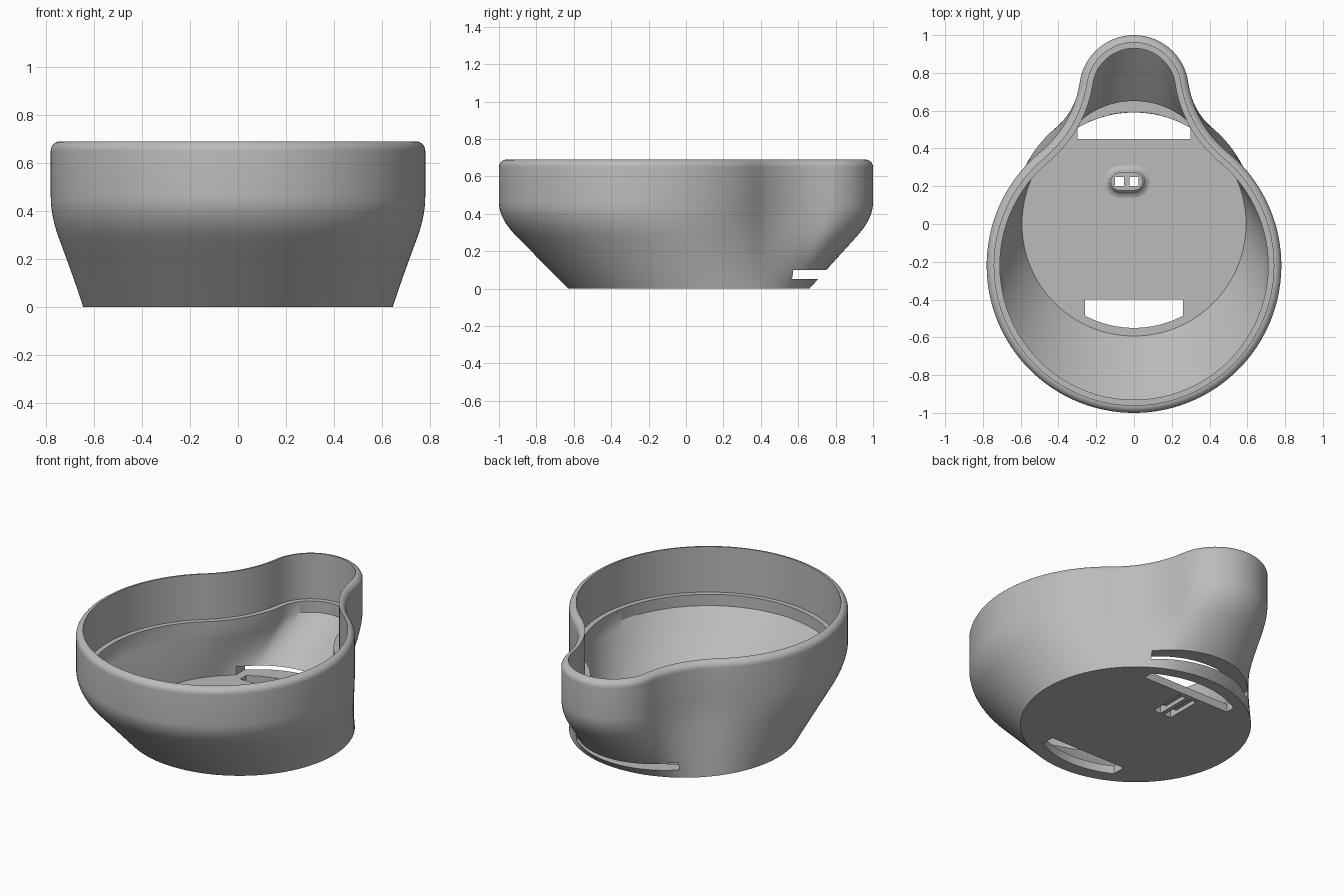
import bpy, bmesh, math
from mathutils import Vector

cube = bpy.data.objects.get("Cube")
if cube:
    bpy.data.objects.remove(cube, do_unlink=True)

grey = bpy.data.materials.new("plain grey")
grey.use_nodes = True
grey.diffuse_color = (0.5, 0.5, 0.5, 1)
grey.node_tree.nodes["Principled BSDF"].inputs["Base Color"].default_value = (0.5, 0.5, 0.5, 1)

BIG, LOBE, NECK = 0.78, 0.29, 0.6          # radii of the teardrop arcs
BIG_Y, LOBE_Y = -0.22, 0.71
FLOOR = 0.05


def teardrop(count=120):
    """Evenly spaced (point, outward normal) pairs, counter-clockwise from the front."""
    a, b, d = BIG + NECK, LOBE + NECK, LOBE_Y - BIG_Y
    rise = (a * a - b * b + d * d) / (2 * d)
    neck = Vector((math.sqrt(a * a - rise * rise), BIG_Y + rise))
    join = math.atan2(rise, neck.x)
    top = math.atan2(neck.y - LOBE_Y, neck.x)
    arcs = [(Vector((0, BIG_Y)), BIG, -math.pi / 2, join, 1),
            (neck, NECK, join + math.pi, top + math.pi, -1),
            (Vector((0, LOBE_Y)), LOBE, top, math.pi / 2, 1)]
    lengths = [r * abs(e - s) for _, r, s, e, _ in arcs]
    half = []
    for i in range(count + 1):
        dist, k = sum(lengths) * i / count, 0
        while k < 2 and dist > lengths[k]:
            dist -= lengths[k]
            k += 1
        c, r, s, e, sign = arcs[k]
        ang = s + (e - s) * dist / lengths[k]
        n = Vector((math.cos(ang), math.sin(ang)))
        half.append((c + n * r, n * sign))
    mirror = [(Vector((-p.x, p.y)), Vector((-n.x, n.y))) for p, n in half[-2:0:-1]]
    return half + mirror


def finish(bm, name):
    bmesh.ops.recalc_face_normals(bm, faces=bm.faces)
    mesh = bpy.data.meshes.new(name)
    bm.to_mesh(mesh)
    bm.free()
    mesh.materials.append(grey)
    obj = bpy.data.objects.new(name, mesh)
    bpy.context.collection.objects.link(obj)
    return obj


def loft(name, rings):
    """Skin a list of (points, z) rings and cap both ends."""
    bm = bmesh.new()
    loops = [[bm.verts.new((p[0], p[1], z)) for p in pts] for pts, z in rings]
    for low, high in zip(loops, loops[1:]):
        for i in range(len(low)):
            j = (i + 1) % len(low)
            bm.faces.new((low[i], low[j], high[j], high[i]))
    bm.faces.new(loops[0])
    bm.faces.new(loops[-1])
    return finish(bm, name)


def prism(name, pts, z0, z1):
    return loft(name, [(pts, z0), (pts, z1)])


def rect(x0, x1, y0, y1):
    return [(x0, y0), (x1, y0), (x1, y1), (x0, y1)]


def slot(half_width, y0, radius, side):
    """Straight inner edge and a curved outer edge."""
    reach = math.asin(half_width / radius)
    arc = [(radius * math.sin(reach * k / 12), side * radius * math.cos(reach * k / 12))
           for k in range(-12, 13)]
    return arc + [(half_width, side * y0), (-half_width, side * y0)]


outline = teardrop()
total = len(outline)


def inset(d):
    return [p - n * d for p, n in outline]


def circle(r, cy):
    return [Vector((r * math.sin(2 * math.pi * i / total), cy - r * math.cos(2 * math.pi * i / total)))
            for i in range(total)]


def mix(a, b, t):
    return [p.lerp(q, t) for p, q in zip(a, b)]


# Outer skin: round base lofted into the teardrop wall through a soft bend
base, wall = circle(0.645, 0.015), inset(0)
bend, start, end = 0.375, 0.28, 0.46
rings = [(mix(base, wall, start / bend * k / 6), start * k / 6) for k in range(7)]
for k in range(1, 11):
    t = k / 10
    blend = (1 - t) ** 2 * start / bend + 2 * t * (1 - t) + t * t
    rings.append((mix(base, wall, blend),
                  (1 - t) ** 2 * start + 2 * t * (1 - t) * bend + t * t * end))
# Rounded rim
for k in range(9):
    a = math.pi / 2 * k / 8
    rings.append((inset(0.04 * (1 - math.cos(a))), 0.65 + 0.04 * math.sin(a)))
# Inner wall, ledge and sloping bowl down to the floor
rings += [(inset(0.04), 0.41), (inset(0.07), 0.41)]
floor_ring, lip = circle(0.593, 0), inset(0.07)
for k in range(9):
    rings.append((mix(lip, floor_ring, k / 8), 0.34 + (FLOOR - 0.34) * k / 8))
shell = loft("bowl_shell", rings)


# Raised pill on the floor with a flared foot
def pill(grow):
    r, pts = 0.055 + grow, []
    for k in range(26):
        right = k < 13
        a = -math.pi / 2 + math.pi * (k if right else k - 1) / 12
        pts.append(((0 if right else -0.075) + r * math.cos(a), 0.225 + r * math.sin(a)))
    return pts


boss = loft("connector_boss", [(pill(0.03), FLOOR - 0.01), (pill(0.03), FLOOR), (pill(0.012), 0.056),
                               (pill(0.003), 0.066), (pill(0), 0.08), (pill(-0.008), 0.088)])

# Cutters: floor slots, rear wall slot, connector holes and underside channels
holes = [rect(-0.1, -0.052, 0.2, 0.25), rect(-0.025, 0.023, 0.2, 0.25)]
hole_cuts = [prism("connector_hole_cutter", h, -0.1, 0.2) for h in holes]
shell_cuts = hole_cuts + [
    prism("front_slot_cutter", slot(0.26, 0.4, 0.55, -1), -0.1, 0.07),
    prism("back_slot_cutter", slot(0.3, 0.45, 0.59, 1), -0.1, 0.07),
    prism("rear_wall_slot_cutter", rect(-0.35, 0.35, 0.46, 1.1), FLOOR + 0.0005, 0.1)]
shell_cuts += [prism("channel_cutter", rect(h[0][0], h[1][0], 0.22, 0.42), -0.1, 0.025) for h in holes]

for obj, cutters in ((shell, shell_cuts), (boss, hole_cuts)):
    bpy.ops.object.select_all(action="DESELECT")
    bpy.context.view_layer.objects.active = obj
    obj.select_set(True)
    for cutter in cutters:
        mod = obj.modifiers.new("cut", "BOOLEAN")
        mod.operation, mod.solver, mod.object = "DIFFERENCE", "EXACT", cutter
        bpy.ops.object.modifier_apply(modifier=mod.name)
    bpy.ops.object.shade_smooth_by_angle(angle=math.radians(30))

for cutter in shell_cuts:
    bpy.data.objects.remove(cutter, do_unlink=True)
